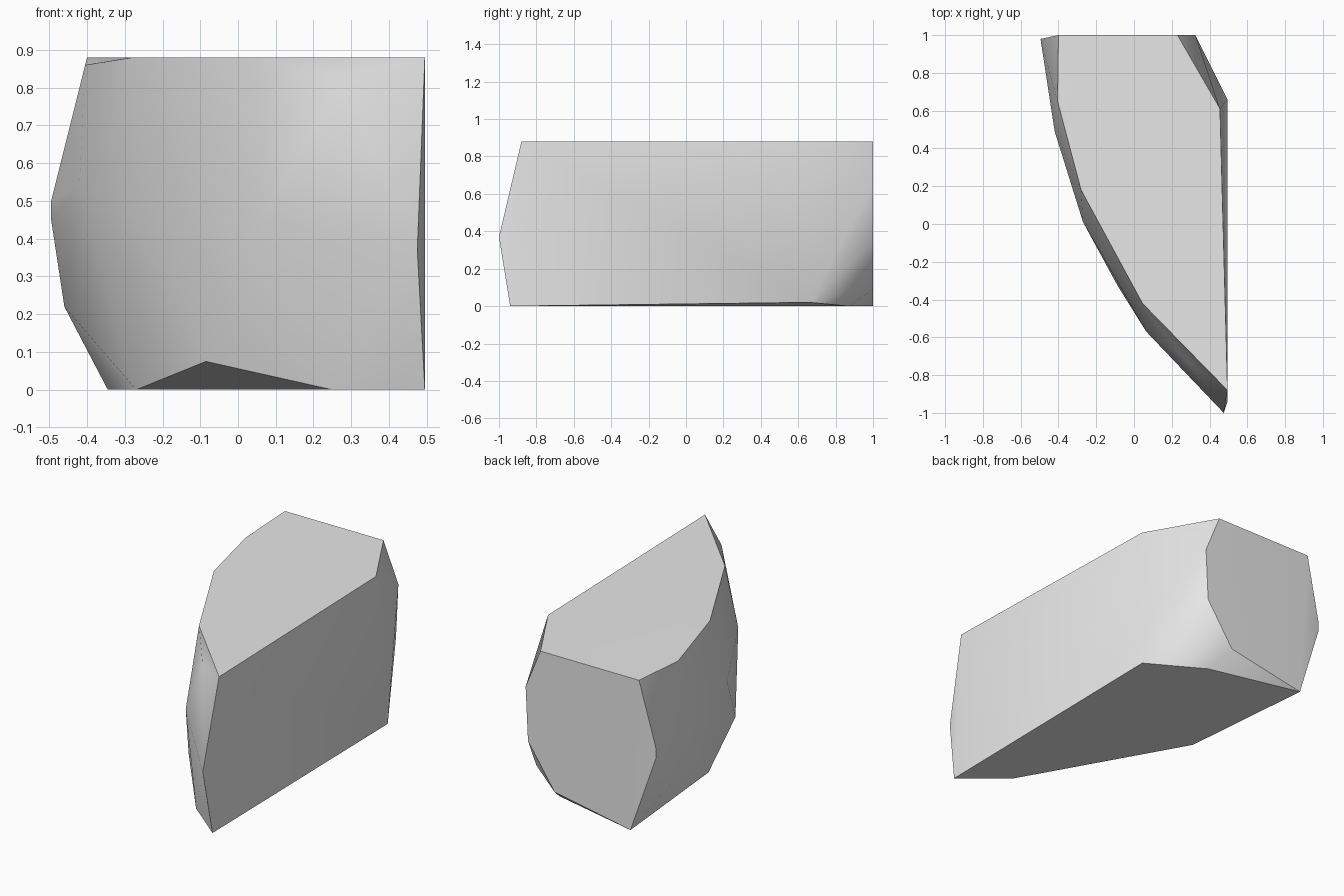
import bpy
import bmesh
import math

default_cube = bpy.data.objects.get("Cube")
if default_cube:
    bpy.data.objects.remove(default_cube, do_unlink=True)


def make_material(name, colour):
    material = bpy.data.materials.new(name)
    material.use_nodes = True
    material.diffuse_color = colour
    material.node_tree.nodes["Principled BSDF"].inputs["Base Color"].default_value = colour
    return material


def convex_stone(name, corners, material):
    """Wrap a set of corner points in a clean faceted hull."""
    bm = bmesh.new()
    for corner in corners:
        bm.verts.new(corner)
    result = bmesh.ops.convex_hull(bm, input=bm.verts[:])
    # Remove any corner the hull did not use
    loose = [v for v in bm.verts if not v.link_faces]
    bmesh.ops.delete(bm, geom=loose, context="VERTS")
    # Merge the triangles of flat faces
    bmesh.ops.dissolve_limit(bm, angle_limit=math.radians(0.5),
                             verts=bm.verts[:], edges=bm.edges[:])
    bmesh.ops.recalc_face_normals(bm, faces=bm.faces[:])
    mesh = bpy.data.meshes.new(name)
    bm.to_mesh(mesh)
    bm.free()
    mesh.materials.append(material)
    stone = bpy.data.objects.new(name, mesh)
    bpy.context.collection.objects.link(stone)
    return stone


# Flat upper face, with its edge curving from back to front
top = 0.88
upper_face = [(x, y, top) for x, y in (
    (-0.4, 1), (0.23, 1), (0.455, 0.61), (0.495, -0.88),
    (0.045, -0.42), (-0.28, 0.18))]
upper_chip = [(-0.405, 0.65, 0.86), (0.27, -0.71, 0.83)]

# Bulging girdle around the rounded side and the pointed front
girdle = [
    (-0.495, 0.98, 0.5), (-0.495, 0.98, 0.45), (-0.42, 0.49, 0.54),
    (-0.27, 0.01, 0.46), (0.065, -0.57, 0.46), (0.475, -1, 0.37)]

# Bevelled rear corner
rear_bevel = [
    (0.325, 1, 0.65), (0.31, 1, 0.34), (0.14, 1, 0.09), (0.495, 0.66, 0.02)]

# Flat underside and the chips beside it
underside = [(x, y, 0) for x, y in (
    (-0.345, 1), (0.2, 0.87), (0.495, -0.94), (0.25, -0.74), (-0.27, 0.18))]
lower_chips = [(-0.46, 0.8, 0.22), (-0.085, -0.33, 0.075)]

stone_grey = make_material("stone grey", (0.8, 0.8, 0.8, 1))
stone = convex_stone(
    "stone_fragment",
    upper_face + upper_chip + girdle + rear_bevel + underside + lower_chips,
    stone_grey)

# Soft rounded side, crisp broken edges
bpy.ops.object.select_all(action="DESELECT")
stone.select_set(True)
bpy.context.view_layer.objects.active = stone
bpy.ops.object.shade_smooth_by_angle(angle=math.radians(30))
